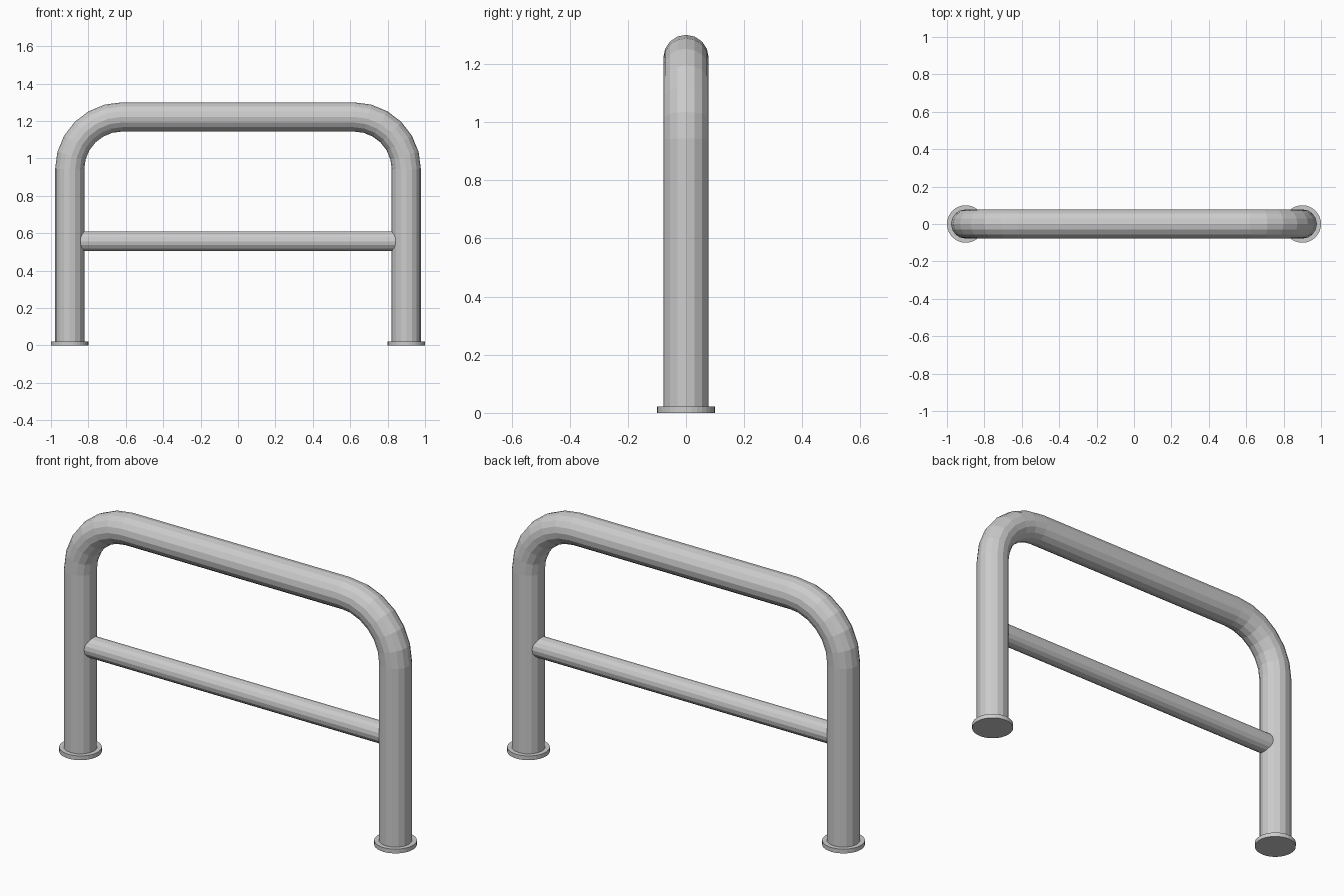
import bpy, bmesh, math
from mathutils import Vector, Matrix

cube = bpy.data.objects.get("Cube")
if cube:
    bpy.data.objects.remove(cube, do_unlink=True)

# Single brushed metal colour
steel = bpy.data.materials.new("grey_steel")
steel.use_nodes = True
steel.diffuse_color = (0.6, 0.6, 0.6, 1)
steel.node_tree.nodes["Principled BSDF"].inputs["Base Color"].default_value = steel.diffuse_color

LEG_X, TOP_Z, TUBE_R, BEND_R = 0.9, 1.222, 0.078, 0.28
SIDES, BEND_STEPS = 16, 6


def finish(name, bm):
    bmesh.ops.recalc_face_normals(bm, faces=bm.faces)
    mesh = bpy.data.meshes.new(name)
    bm.to_mesh(mesh)
    bm.free()
    mesh.materials.append(steel)
    obj = bpy.data.objects.new(name, mesh)
    bpy.context.collection.objects.link(obj)
    return obj


def tube(name, path, radius, sides):
    """Sweep a round section along a path lying in the XZ plane."""
    bm = bmesh.new()
    rings = []
    for i, p in enumerate(path):
        tangent = (path[min(i + 1, len(path) - 1)] - path[max(i - 1, 0)]).normalized()
        across = Vector((0, 1, 0)).cross(tangent)
        ring = []
        for k in range(sides):
            a = math.tau * k / sides
            ring.append(bm.verts.new(p + radius * (math.cos(a) * across + math.sin(a) * Vector((0, 1, 0)))))
        rings.append(ring)
    for a, b in zip(rings, rings[1:]):
        for k in range(sides):
            n = (k + 1) % sides
            bm.faces.new((a[k], a[n], b[n], b[k]))
    bm.faces.new(rings[0])
    bm.faces.new(rings[-1])
    return finish(name, bm)


# Bent hoop: two legs, two rounded corners and the top rail
half = [Vector((LEG_X, 0, 0))]
for i in range(BEND_STEPS + 1):
    a = math.pi / 2 * i / BEND_STEPS
    half.append(Vector((LEG_X - BEND_R + BEND_R * math.cos(a), 0,
                        TOP_Z - BEND_R + BEND_R * math.sin(a))))
path = half + [Vector((-p.x, 0, p.z)) for p in reversed(half)]
tube("hoop_tube", path, TUBE_R, SIDES)

# Thin cross rail running into both legs
tube("cross_rail", [Vector((-LEG_X, 0, 0.557)), Vector((LEG_X, 0, 0.557))], 0.053, SIDES)

# Round floor flanges
for side, x in (("left", LEG_X), ("right", -LEG_X)):
    bm = bmesh.new()
    bmesh.ops.create_cone(bm, cap_ends=True, segments=32, radius1=0.1, radius2=0.1,
                          depth=0.022, matrix=Matrix.Translation((x, 0, 0.011)))
    finish(side + "_base_flange", bm)
